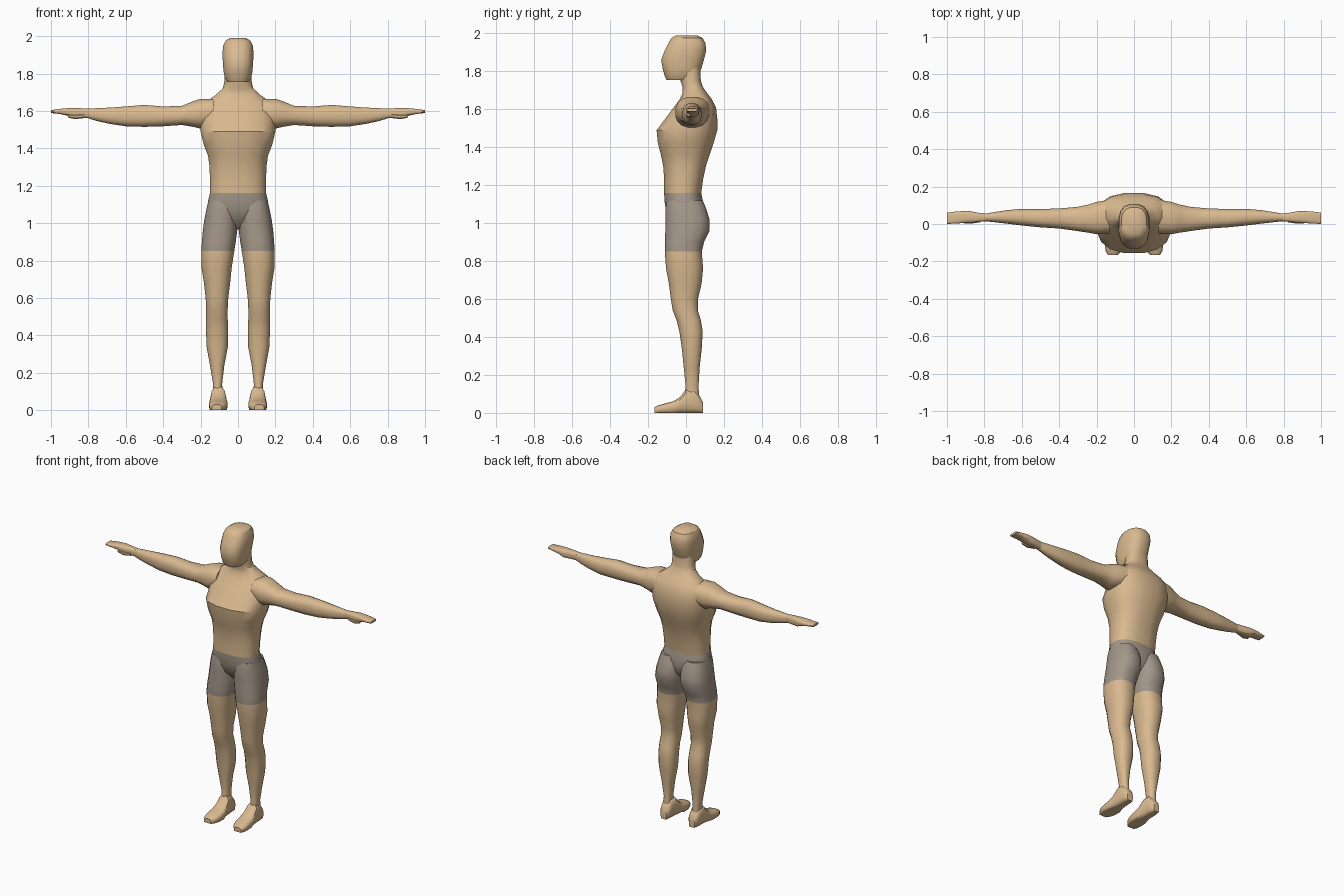
import bpy, bmesh, math
from mathutils import Vector


def material(name, rgb):
    m = bpy.data.materials.new(name)
    m.diffuse_color = (*rgb, 1)
    return m


SKIN = material("skin", (0.70, 0.49, 0.28))
CLOTH = material("shorts_cloth", (0.37, 0.31, 0.25))


def loft(name, rings, axis, n=2.3, sides=16, mats=(SKIN,), rule=None):
    """Skin a row of rounded rings: (position, a_min, a_max, b_min, b_max)."""
    bm = bmesh.new()
    loops = []
    for t, a0, a1, b0, b1 in rings:
        loop = []
        for i in range(sides):
            ang = 2 * math.pi * (i + 0.5) / sides
            c, s = math.cos(ang), math.sin(ang)
            u = math.copysign(abs(c) ** (2 / n), c) / math.cos(math.pi / sides) ** (2 / n)
            v = math.copysign(abs(s) ** (2 / n), s) / math.cos(math.pi / sides) ** (2 / n)
            a = (a0 + a1) / 2 + u * (a1 - a0) / 2
            b = (b0 + b1) / 2 + v * (b1 - b0) / 2
            co = {"x": (t, a, b), "y": (a, t, b), "z": (a, b, t)}[axis]
            loop.append(bm.verts.new(Vector(co)))
        loops.append(loop)
    for lo, hi in zip(loops, loops[1:]):
        for i in range(sides):
            j = (i + 1) % sides
            bm.faces.new((lo[i], lo[j], hi[j], hi[i]))
    bm.faces.new(loops[0])
    bm.faces.new(loops[-1])
    bmesh.ops.recalc_face_normals(bm, faces=bm.faces)
    if rule:
        for f in bm.faces:
            f.material_index = rule(f.calc_center_median())
    mesh = bpy.data.meshes.new(name)
    bm.to_mesh(mesh)
    bm.free()
    for m in mats:
        mesh.materials.append(m)
    ob = bpy.data.objects.new(name, mesh)
    bpy.context.collection.objects.link(ob)
    bpy.ops.object.select_all(action="DESELECT")
    ob.select_set(True)
    bpy.context.view_layer.objects.active = ob
    bpy.ops.object.shade_smooth_by_angle(angle=math.radians(32))
    return ob


def centred(rows):
    """Rings symmetric about x = 0: (z, half_width, y_front, y_back)."""
    return [(z, -w, w, f, b) for z, w, f, b in rows]


def mirrored(ob):
    mod = ob.modifiers.new("mirror", "MIRROR")
    mod.use_axis = (True, False, False)


# Torso with chest, shoulder slope and neck
loft("torso", centred([
    (1.16, .150, -.115, .080), (1.23, .150, -.115, .090),
    (1.30, .152, -.120, .105), (1.36, .160, -.132, .125),
    (1.42, .183, -.148, .145), (1.49, .200, -.155, .165),
    (1.55, .200, -.110, .165), (1.61, .195, -.065, .158),
    (1.65, .170, -.035, .138), (1.685, .120, -.018, .112),
    (1.72, .082, -.018, .088), (1.75, .074, -.030, .078),
    (1.82, .070, -.030, .076)]), "z", n=2.5)

# Head with flat jaw and sloping face
loft("head", centred([
    (1.755, .058, -.103, .035), (1.775, .070, -.112, .060),
    (1.81, .077, -.122, .080), (1.86, .081, -.131, .094),
    (1.91, .083, -.112, .107), (1.95, .079, -.092, .102),
    (1.975, .067, -.077, .088), (1.99, .042, -.052, .058)]), "z", n=2.6)

# Pelvis, closing at the crotch
loft("pelvis", centred([
    (.97, .035, -.045, .045), (1.02, .110, -.090, .085),
    (1.07, .165, -.106, .092), (1.12, .160, -.114, .088),
    (1.16, .150, -.115, .080)]), "z", n=2.5, mats=(CLOTH,))

# Legs, covered by shorts above the mid thigh
leg = loft("leg", [
    (1.12, .020, .158, -.100, .088), (1.08, .004, .168, -.108, .105),
    (1.02, .001, .180, -.107, .124), (.96, .004, .188, -.109, .125),
    (.90, .012, .193, -.111, .095), (.85, .020, .196, -.112, .083),
    (.76, .034, .195, -.105, .090), (.68, .042, .182, -.090, .082),
    (.60, .052, .173, -.080, .063), (.54, .055, .170, -.070, .062),
    (.49, .055, .171, -.050, .078), (.43, .053, .171, -.035, .088),
    (.34, .054, .168, -.022, .083), (.24, .073, .150, -.012, .072),
    (.14, .085, .133, -.002, .066), (.07, .080, .136, -.010, .070)],
    "z", n=2.4, mats=(SKIN, CLOTH), rule=lambda c: int(c.z > .85))
mirrored(leg)

# Feet: flattened soles running from heel to toe
foot = loft("foot", [
    (.090, .085, .128, 0, .055), (.075, .073, .138, 0, .085),
    (.045, .070, .143, 0, .125), (.000, .066, .145, 0, .125),
    (-.030, .060, .150, 0, .085), (-.065, .055, .154, 0, .062),
    (-.110, .057, .156, 0, .050), (-.145, .068, .152, 0, .040),
    (-.167, .088, .138, 0, .030)], "y", n=2.6)
for v in foot.data.vertices:  # press the lower side flat
    if v.co.z < .014:
        v.co.z = 0
mirrored(foot)

# Arms with shoulder cap, forearm, wrist and tapering hand
arm = loft("arm", [
    (.13, -.050, .130, 1.53, 1.665), (.20, -.055, .118, 1.505, 1.665),
    (.24, -.047, .105, 1.515, 1.652), (.30, -.038, .092, 1.525, 1.627),
    (.40, -.024, .083, 1.518, 1.624), (.50, -.018, .080, 1.515, 1.632),
    (.60, -.008, .081, 1.518, 1.624), (.68, .002, .074, 1.530, 1.618),
    (.75, .010, .063, 1.545, 1.615), (.80, .015, .055, 1.560, 1.612)],
    "x", n=2.4)
mirrored(arm)
hand = loft("hand", [
    (.79, .015, .056, 1.562, 1.612), (.83, .011, .060, 1.562, 1.614),
    (.88, .006, .069, 1.562, 1.616), (.91, .005, .069, 1.574, 1.615),
    (.95, .003, .067, 1.583, 1.611), (1.0, .000, .061, 1.589, 1.604)],
    "x", n=3.2)
mirrored(hand)
thumb = loft("thumb", [
    (.82, .010, .034, 1.562, 1.586), (.87, .002, .026, 1.556, 1.580),
    (.91, .004, .020, 1.565, 1.581)], "x", sides=8)
mirrored(thumb)
